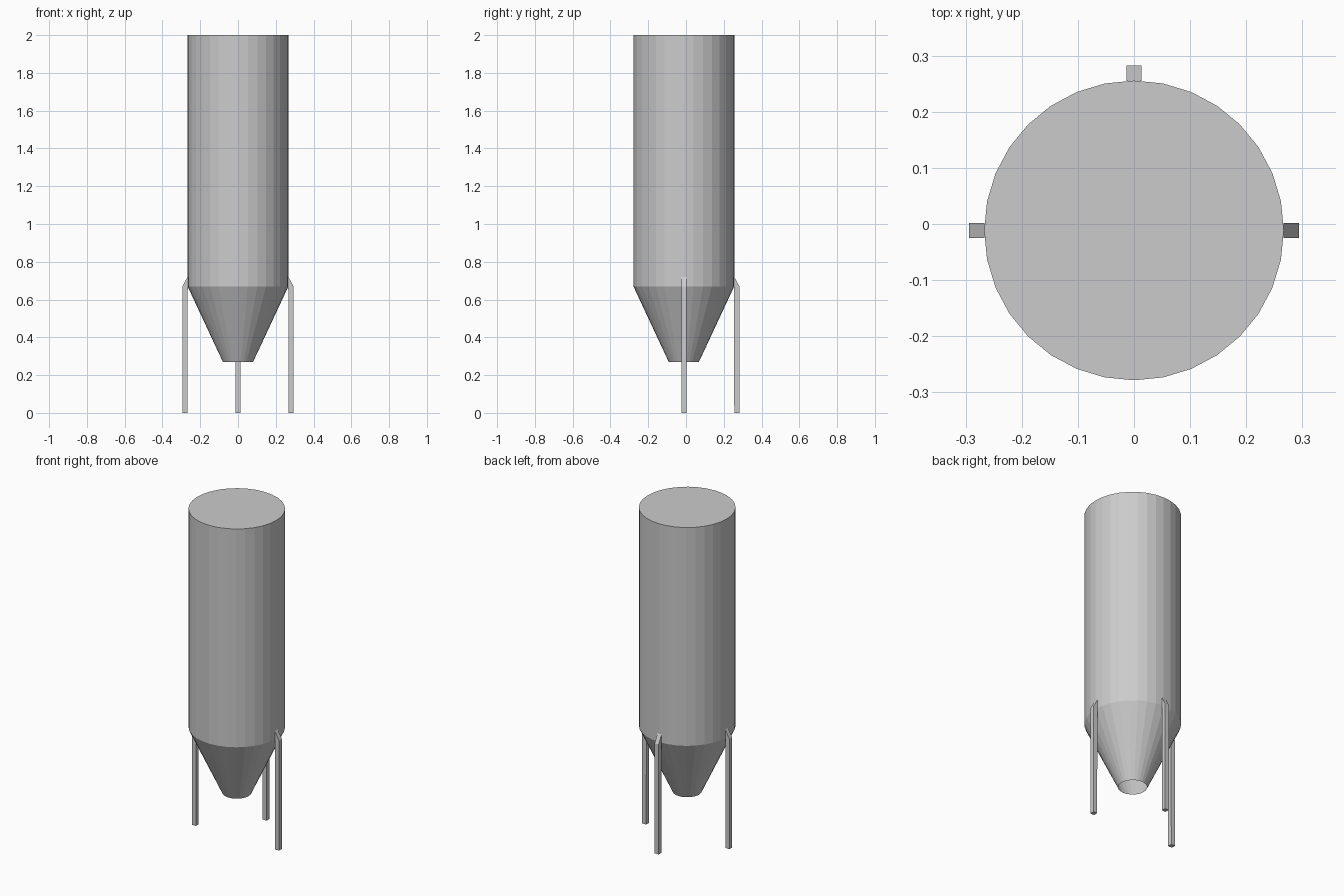
import bpy, bmesh, math
from mathutils import Matrix

if "Cube" in bpy.data.objects:
    bpy.data.objects.remove(bpy.data.objects["Cube"])

CY = -0.0115   # tank axis in y (only three legs, so the tank sits slightly forward)
SIDES = 32
R = 0.267


def finish(name, bm):
    bmesh.ops.recalc_face_normals(bm, faces=bm.faces)
    mesh = bpy.data.meshes.new(name)
    bm.to_mesh(mesh)
    bm.free()
    ob = bpy.data.objects.new(name, mesh)
    ob.location.y = CY
    bpy.context.collection.objects.link(ob)
    return ob


def shell(name, profile, cap_top=False):
    """Flat-faceted lathed shell from (radius, z) pairs."""
    bm = bmesh.new()
    rings = [[bm.verts.new((r * math.cos(math.tau * i / SIDES),
                            r * math.sin(math.tau * i / SIDES), z))
              for i in range(SIDES)] for r, z in profile]
    for lo, hi in zip(rings, rings[1:]):
        for i in range(SIDES):
            j = (i + 1) % SIDES
            bm.faces.new((lo[i], lo[j], hi[j], hi[i]))
    if cap_top:
        bm.faces.new(rings[-1])
    return finish(name, bm)


def leg(name, angle):
    """Square post whose top bends inward onto the tank wall."""
    w = 0.0135
    profile = [(R, 0), (0.294, 0), (0.294, 0.67), (0.266, 0.722), (0.266, 0.67)]
    bm = bmesh.new()
    face = bm.faces.new([bm.verts.new((x, -w, z)) for x, z in profile])
    ext = bmesh.ops.extrude_face_region(bm, geom=[face], use_keep_orig=True)
    moved = [v for v in ext["geom"] if isinstance(v, bmesh.types.BMVert)]
    bmesh.ops.translate(bm, verts=moved, vec=(0, 2 * w, 0))
    bmesh.ops.rotate(bm, verts=bm.verts, matrix=Matrix.Rotation(angle, 3, 'Z'))
    return finish(name, bm)


# Tank: closed top, tapered hopper with an open outlet
shell("silo_tank", [(0.08, 0.27), (R, 0.67), (R, 2.0)], cap_top=True)

# Legs on the right, back and left
for name, a in (("right_leg", 0), ("back_leg", 90), ("left_leg", 180)):
    leg(name, math.radians(a))
